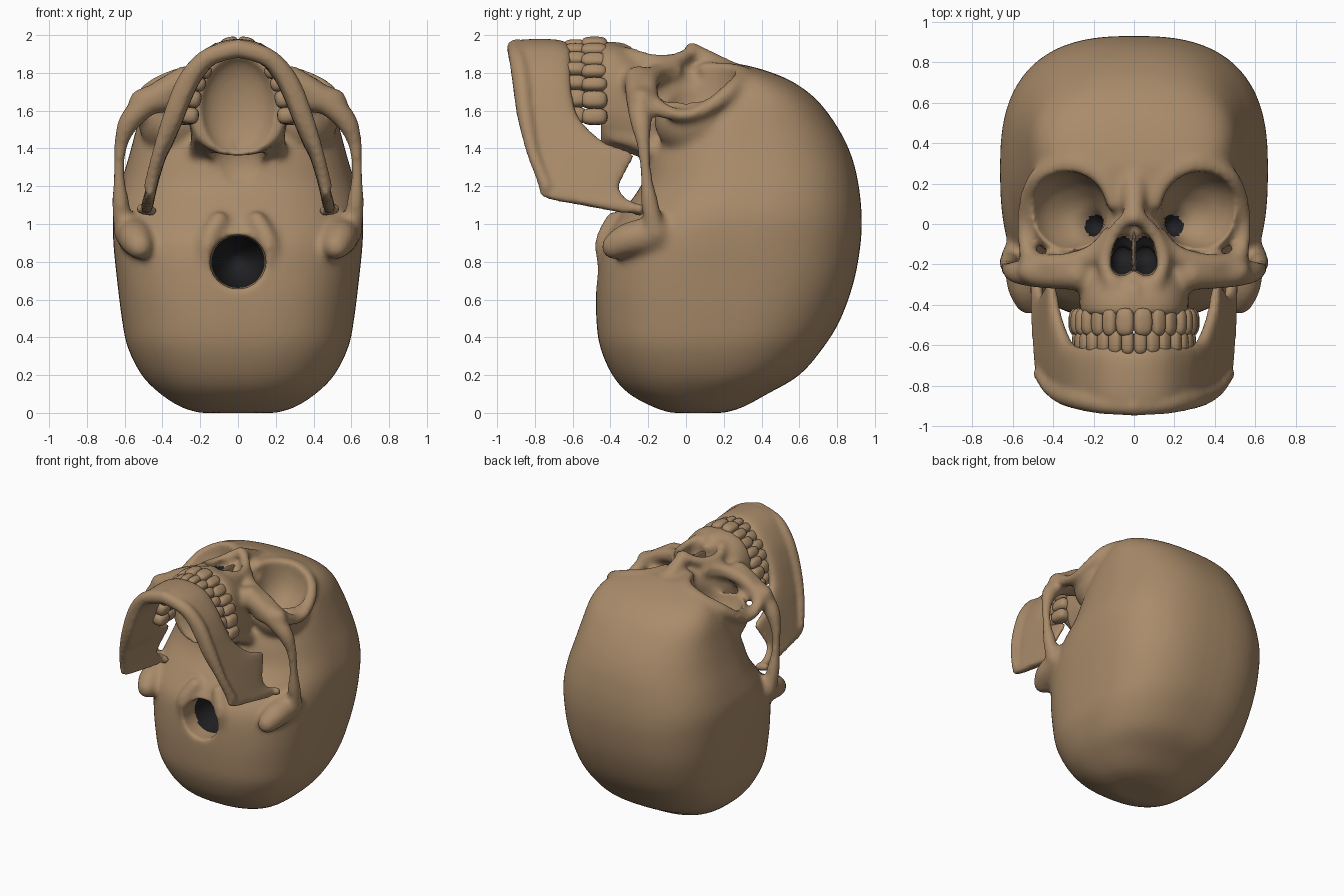
import bpy, bmesh, math
from mathutils import Vector, Matrix

if "Cube" in bpy.data.objects:
    bpy.data.objects.remove(bpy.data.objects["Cube"])


def material(name, rgb):
    m = bpy.data.materials.new(name)
    m.use_nodes = True
    m.diffuse_color = (*rgb, 1)
    node = next(n for n in m.node_tree.nodes if n.type == "BSDF_PRINCIPLED")
    node.inputs["Base Color"].default_value = (*rgb, 1)
    node.inputs["Roughness"].default_value = 0.7
    return m


BONE = material("bone", (0.40, 0.26, 0.145))
DARK = material("dark_hollow", (0.015, 0.015, 0.017))


def spline(rows, steps):
    """Catmull-Rom through tuples of any length."""
    pts = [Vector(r) for r in rows]
    out = []
    for i in range(len(pts) - 1):
        a, b, c, d = pts[max(i - 1, 0)], pts[i], pts[i + 1], pts[min(i + 2, len(pts) - 1)]
        for k in range(steps):
            t = k / steps
            out.append(0.5 * (2 * b + (c - a) * t + (2 * a - 5 * b + 4 * c - d) * t * t
                              + (3 * b - a - 3 * c + d) * t ** 3))
    return out + [pts[-1]]


def power(v, e):
    return math.copysign(abs(v) ** e, v)


def ring(n, e):
    """Unit superellipse points."""
    return [(power(math.cos(2 * math.pi * i / n), e), power(math.sin(2 * math.pi * i / n), e))
            for i in range(n)]


def skin(bm, loops):
    """Closed loft through equal rings of points."""
    rows = [[bm.verts.new(p) for p in loop] for loop in loops]
    for a, b in zip(rows, rows[1:]):
        for i in range(len(a)):
            j = (i + 1) % len(a)
            bm.faces.new((a[i], a[j], b[j], b[i]))
    bm.faces.new(rows[0])
    bm.faces.new(rows[-1])


def ball(bm, c, r, mirror=True):
    for s in ((1, -1) if mirror else (1,)):
        m = Matrix.Translation((s * c[0], c[1], c[2])) @ Matrix.Diagonal((*r, 1))
        bmesh.ops.create_icosphere(bm, subdivisions=3, radius=1, matrix=m)


def beads(bm, rows, steps=6, mirror=True):
    """Tapered rod: rows are x, y, z, radius."""
    for x, y, z, r in spline(rows, steps):
        ball(bm, (x, y, z), (r, r, r), mirror)


def finish(bm, name, mats=(BONE,)):
    bmesh.ops.recalc_face_normals(bm, faces=bm.faces)
    me = bpy.data.meshes.new(name)
    bm.to_mesh(me)
    bm.free()
    ob = bpy.data.objects.new(name, me)
    bpy.context.collection.objects.link(ob)
    for m in mats:
        me.materials.append(m)
    for p in me.polygons:
        p.use_smooth = True
    return ob


def remesh(ob, size, smooth=0):
    m = ob.modifiers.new("skin", "REMESH")
    m.mode, m.voxel_size, m.use_smooth_shade = "VOXEL", size, True
    if smooth:
        s = ob.modifiers.new("soften", "SMOOTH")
        s.factor, s.iterations = 0.5, smooth


def bake(ob):
    dg = bpy.context.evaluated_depsgraph_get()
    me = bpy.data.meshes.new_from_object(ob.evaluated_get(dg))
    ob.modifiers.clear()
    ob.data = me


# Braincase: rows are z, lowest y, highest y, half width, roundness
bm = bmesh.new()
case = [(0, -.08, .2, .2, .85), (.03, -.17, .3, .3, .85), (.1, -.3, .43, .41, .82),
        (.2, -.39, .6, .51, .8), (.35, -.455, .73, .585, .76), (.5, -.475, .82, .615, .74),
        (.7, -.475, .89, .64, .72), (.9, -.45, .925, .66, .74), (1.05, -.35, .93, .66, .77),
        (1.2, -.24, .915, .625, .8), (1.35, -.2, .88, .58, .82), (1.5, -.13, .81, .54, .82),
        (1.65, 0, .7, .5, .82), (1.75, .08, .57, .44, .85), (1.81, .13, .43, .34, .9),
        (1.845, .18, .3, .16, 1)]
skin(bm, [[(u * w, (a + b) / 2 + v * (b - a) / 2, z) for u, v in ring(64, e)]
          for z, a, b, w, e in spline(case, 4)])

# Upper jaw and midface: rows are y, back z, front z, half width
face = [(-.45, 1.36, 1.965, .27), (-.36, 1.36, 1.955, .27), (-.25, 1.32, 1.9, .26),
        (-.1, 1.3, 1.85, .2), (.05, 1.3, 1.84, .14), (.25, 1.3, 1.82, .14)]
skin(bm, [[(u * w, y, (a + b) / 2 + v * (b - a) / 2) for u, v in ring(48, .8)]
          for y, a, b, w in spline(face, 5)])

# Eye rims, cheekbones and cheek arches
ball(bm, (.33, .06, 1.55), (.2, .23, .2))
beads(bm, [(.13, -.06, 1.81, .045), (.22, -.16, 1.79, .055), (.38, -.2, 1.73, .055),
           (.51, -.17, 1.63, .05), (.545, -.02, 1.575, .035), (.53, .12, 1.62, .04),
           (.46, .24, 1.71, .05), (.31, .3, 1.78, .05), (.16, .23, 1.805, .05),
           (.1, .1, 1.82, .04)])
ball(bm, (.43, -.235, 1.66), (.15, .085, .075))
beads(bm, [(.28, -.25, 1.76, .08), (.45, -.25, 1.66, .07), (.57, -.24, 1.55, .06),
           (.62, -.225, 1.42, .04), (.63, -.21, 1.25, .035), (.62, -.19, 1.1, .05),
           (.61, -.16, .95, .05)])

# Nose bridge, nose margins and spine
beads(bm, [(0, .22, 1.8, .07), (0, .12, 1.86, .06), (0, .03, 1.925, .042)], mirror=False)
beads(bm, [(.03, .03, 1.915, .035), (.1, -.05, 1.87, .04), (.145, -.18, 1.865, .04),
           (.1, -.3, 1.89, .05)])
beads(bm, [(0, -.38, 1.92, .05), (0, -.3, 1.94, .02)], mirror=False)

# Skull base: mastoids, condyles and pterygoid plates
beads(bm, [(.55, -.15, .95, .1), (.54, -.3, .92, .09), (.52, -.38, .88, .07)])
beads(bm, [(.15, -.42, .78, .05), (.16, -.43, .9, .055), (.1, -.38, 1.02, .05)])
beads(bm, [(.2, -.1, 1.36, .07), (.21, -.25, 1.43, .045), (.21, -.38, 1.46, .035)])
skull = finish(bm, "skull", (BONE, DARK))

# Cutters: eye sockets, nose, palate, throat and spinal opening
bm = bmesh.new()
beads(bm, [(.33, .06, 2.05, .2), (.33, .06, 1.77, .2), (.3, .04, 1.66, .16),
           (.24, .015, 1.57, .09), (.19, -.01, 1.49, .05)])
beads(bm, [(.035, -.04, 1.93, .035), (.05, -.14, 1.92, .055), (.06, -.21, 1.92, .06)])
beads(bm, [(.05, -.1, 1.85, .055), (.06, -.2, 1.85, .06), (.055, -.15, 1.7, .06)])
ball(bm, (0, -.47, 1.62), (.2, .12, .27), False)
ball(bm, (0, -.28, 1.33), (.15, .1, .14), False)
ball(bm, (0, -.44, .8), (.15, .4, .145), False)
ball(bm, (.4, -.36, 1.45), (.09, .14, .13))
cutter = finish(bm, "cutter")
cutter.hide_render = True
remesh(cutter, .018)

remesh(skull, .018, 4)
cut = skull.modifiers.new("openings", "BOOLEAN")
cut.operation, cut.object, cut.solver = "DIFFERENCE", cutter, "EXACT"
remesh(skull, .0155, 6)
bake(skull)
bpy.data.objects.remove(cutter)

# Dark hollows: centre and radii of each zone
zones = [((0, -.2, .8), (.17, .25, .17)), ((.19, -.01, 1.5), (.055, .055, .13)),
         ((.06, -.15, 1.7), (.09, .13, .17))]
skull.data.materials.clear()
for m in (BONE, DARK):
    skull.data.materials.append(m)
for p in skull.data.polygons:
    c = Vector((abs(p.center.x), p.center.y, p.center.z))
    p.use_smooth = True
    p.material_index = int(any(sum(((c[i] - o[i]) / r[i]) ** 2 for i in range(3)) < 1
                               for o, r in zones))

# Nose partition
bm = bmesh.new()
ball(bm, (0, -.14, 1.78), (.012, .15, .1), False)
finish(bm, "nose_partition")

# Lower jaw: rows are x, z, lowest y, highest y, half thickness
half = [(.13, 1.9, -.93, -.61, .045), (.23, 1.79, -.925, -.61, .045),
        (.29, 1.67, -.91, -.6, .045), (.335, 1.55, -.89, -.56, .042),
        (.38, 1.43, -.85, -.43, .036), (.405, 1.37, -.82, -.28, .03),
        (.43, 1.29, -.8, -.31, .028), (.455, 1.2, -.785, -.35, .028),
        (.47, 1.14, -.75, -.32, .03), (.48, 1.1, -.55, -.25, .032), (.49, 1.06, -.34, -.23, .025)]
rows = spline([(-r[0], *r[1:]) for r in reversed(half)] + [(0, 1.935, -.93, -.62, .045)] + half, 5)
loops = []
for i, (x, z, a, b, w) in enumerate(rows):
    p, q = rows[max(i - 1, 0)], rows[min(i + 1, len(rows) - 1)]
    n = Vector((p[1] - q[1], q[0] - p[0])).normalized()
    loops.append([(x + n.x * u * w, (a + b) / 2 + v * (b - a) / 2, z + n.y * u * w)
                  for u, v in ring(24, .7)])
bm = bmesh.new()
skin(bm, loops)
beads(bm, [(.46, -.25, 1.07, .03), (.51, -.25, 1.08, .03)])
beads(bm, [(0, -.9, 1.93, .05), (.16, -.89, 1.88, .05), (.27, -.87, 1.76, .05),
           (.35, -.85, 1.58, .045), (.42, -.81, 1.38, .035), (.465, -.74, 1.2, .035)], 12)
jaw = finish(bm, "lower_jaw")
remesh(jaw, .014, 6)
bake(jaw)


# Teeth along a half-oval arch
def teeth(name, y, tall, sx, front, widths):
    bm = bmesh.new()
    a = 0
    for k, w in enumerate(widths):
        speed = math.hypot(sx * math.cos(a), .43 * math.sin(a))
        mid = a + w / speed / 2
        a += w / speed
        for s in (1, -1):
            m = (Matrix.Translation((s * sx * math.sin(mid), y, front - .43 + .43 * math.cos(mid)))
                 @ Matrix.Rotation(s * math.atan2(.43 * math.sin(mid), sx * math.cos(mid)), 4, "Y"))
            made = bmesh.ops.create_uvsphere(bm, u_segments=16, v_segments=10, radius=1)
            deep = .035 if k < 3 else .05
            for v in made["verts"]:
                c = v.co
                v.co = m @ Vector((power(c.x, .7) * w * .53, power(c.y, .7) * tall,
                                   power(c.z, .7) * deep))
    finish(bm, name)


teeth("upper_teeth", -.485, .07, .275, 1.96, (.088, .07, .075, .07, .07, .09, .085))
teeth("lower_teeth", -.585, .062, .26, 1.945, (.06, .065, .07, .07, .075, .09, .085))
